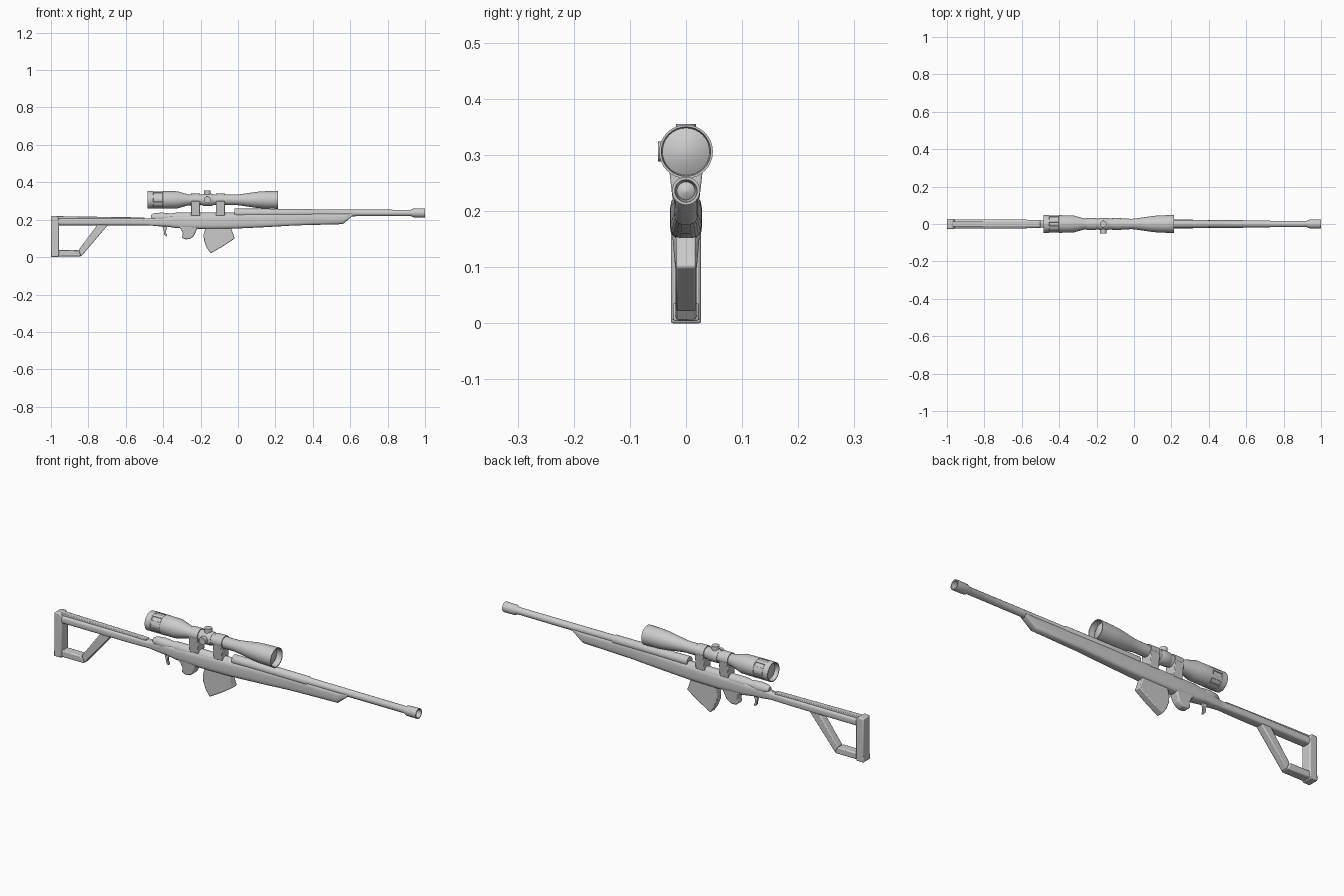
import bpy, bmesh, math

if "Cube" in bpy.data.objects:
    bpy.data.objects.remove(bpy.data.objects["Cube"])

def finish(name, bm, angle=35):
    bmesh.ops.recalc_face_normals(bm, faces=bm.faces)
    me = bpy.data.meshes.new(name)
    bm.to_mesh(me)
    bm.free()
    ob = bpy.data.objects.new(name, me)
    bpy.context.collection.objects.link(ob)
    bpy.ops.object.select_all(action='DESELECT')
    ob.select_set(True)
    bpy.context.view_layer.objects.active = ob
    bpy.ops.object.shade_smooth_by_angle(angle=math.radians(angle))
    return ob

def skin(name, rings, angle=35):
    """Bridge a list of equal closed rings and cap the ends."""
    bm = bmesh.new()
    vs = [[bm.verts.new(p) for p in r] for r in rings]
    n = len(vs[0])
    for a, b in zip(vs, vs[1:]):
        for i in range(n):
            bm.faces.new((a[i], a[(i + 1) % n], b[(i + 1) % n], b[i]))
    bm.faces.new(vs[0])
    bm.faces.new(vs[-1])
    return finish(name, bm, angle)

def lathe(name, prof, zc, n=24):
    """Revolve (x, radius) points about a line along x."""
    return skin(name, [[(x, r * math.cos(t * math.tau / n), zc + r * math.sin(t * math.tau / n))
                        for t in range(n)] for x, r in prof])

def loft(name, secs, power=0.55, n=20):
    """Rounded sections (x, top, bottom, half width)."""
    def se(v):
        return math.copysign(abs(v) ** power, v)
    return skin(name, [[(x, w * se(math.cos((t + .5) * math.tau / n)),
                         (a + b) / 2 + (a - b) / 2 * se(math.sin((t + .5) * math.tau / n)))
                        for t in range(n)] for x, a, b, w in secs], 45)

def plate(name, pts, w, bevel=0.004, w_low=None):
    """Extrude an (x, z) outline across y, optionally narrowing to the bottom."""
    lo, hi = min(p[1] for p in pts), max(p[1] for p in pts)
    def hw(z):
        return w if w_low is None else w_low + (w - w_low) * (z - lo) / (hi - lo)
    ob = skin(name, [[(x, s * hw(z), z) for x, z in pts] for s in (-1, 1)])
    m = ob.modifiers.new("bevel", 'BEVEL')
    m.width, m.segments, m.limit_method = bevel, 2, 'ANGLE'
    return ob

def knob(name, loc, r, depth, rot=(0, 0, 0)):
    bpy.ops.mesh.primitive_cylinder_add(vertices=20, radius=r, depth=depth, location=loc, rotation=rot)
    bpy.context.object.name = name
    bpy.ops.object.shade_smooth_by_angle(angle=math.radians(35))

# Barrel with flared hollow muzzle
BZ = 0.236
lathe("barrel", [(-0.02, .023), (0.39, .022), (0.40, .018), (0.925, .017), (0.94, .024),
                 (1.0, .025), (1.0, .020), (0.95, .016), (0.958, .004)], BZ)

# Receiver tube with rear cap
lathe("receiver", [(-0.465, .012), (-0.45, .021), (-0.41, .025), (-0.385, .023), (-0.36, .020),
                   (-0.33, .025), (-0.01, .025), (0.0, .020)], 0.213)

# Stock body and forend
loft("stock_body", [(-0.48, .207, .170, .019), (-0.43, .215, .165, .023), (-0.38, .218, .163, .026),
                    (-0.33, .222, .155, .028), (-0.20, .225, .150, .029), (-0.02, .230, .152, .028),
                    (0.15, .235, .160, .025), (0.30, .236, .169, .023), (0.56, .234, .176, .021),
                    (0.615, .234, .222, .019)])
loft("rear_stock", [(-0.98, .208, .170, .025), (-0.60, .208, .170, .024), (-0.47, .206, .170, .019)])
plate("cheek_rest", [(-0.97, .200), (-0.97, .219), (-0.50, .212), (-0.50, .200)], .014, .003)

# Open shoulder frame
plate("butt_post", [(-1.0, .004), (-1.0, .218), (-0.970, .222), (-0.957, .205), (-0.957, .004)], .027, .006)
plate("butt_base", [(-0.99, .004), (-0.99, .037), (-0.853, .037), (-0.838, .004)], .023, .005)
plate("butt_strut", [(-0.853, .037), (-0.838, .004), (-0.690, .178), (-0.748, .178)], .019, .005)
plate("butt_foot", [(-1.0, 0), (-1.0, .03), (-0.96, .03), (-0.96, 0)], .027, .004)

# Trigger and the lobe ahead of it
plate("trigger", [(-0.405, .168), (-0.397, .140), (-0.395, .122), (-0.384, .110), (-0.378, .114),
                  (-0.384, .128), (-0.384, .145), (-0.375, .168)], .006, .002)
plate("front_lobe", [(-0.325, .170), (-0.305, .150), (-0.294, .125), (-0.300, .105), (-0.285, .095),
                     (-0.258, .096), (-0.236, .112), (-0.224, .140), (-0.205, .185), (-0.27, .20)],
      .028, .006, .019)

# Magazine, angled forward with a curved rear
plate("magazine", [(-0.170, .170), (-0.184, .120), (-0.182, .088), (-0.168, .052), (-0.146, .020),
                   (-0.080, .058), (-0.017, .100), (-0.030, .135), (-0.040, .175)], .018, .004)

# Scope body with recessed lenses
SZ = 0.306
lathe("scope_body", [(-0.472, .010), (-0.465, .038), (-0.484, .043), (-0.484, .047), (-0.455, .047),
                     (-0.452, .044), (-0.405, .044), (-0.402, .047), (-0.325, .046), (-0.265, .029),
                     (-0.005, .028), (0.04, .034), (0.10, .043), (0.14, .046), (0.214, .048),
                     (0.214, .044), (0.185, .042), (0.194, .025), (0.198, .006)], SZ, 32)

# Grip ribs around the eyepiece
for i in range(8):
    a = (i + .5) * math.tau / 8
    bpy.ops.mesh.primitive_cube_add(size=1, location=(-0.43, .043 * math.cos(a), SZ + .043 * math.sin(a)),
                                    rotation=(a, 0, 0))
    bpy.context.object.scale = (.055, .007, .016)
    bpy.context.object.name = "eyepiece_rib"

# Scope rings and mounts
for x in (-0.227, -0.094):
    lathe("scope_ring", [(x - .024, .033), (x + .024, .033)], SZ)
    plate("scope_mount", [(x - .024, .222), (x - .024, .300), (x + .024, .300), (x + .024, .222)],
          .033, .003, .024)

# Adjustment turrets
lathe("turret_collar", [(-0.190, .030), (-0.182, .033), (-0.142, .033), (-0.134, .030)], SZ)
knob("top_turret", (-0.164, 0, SZ + .035), .018, .028)
knob("side_turret", (-0.164, -.036, SZ), .018, .028, (math.pi / 2, 0, 0))
